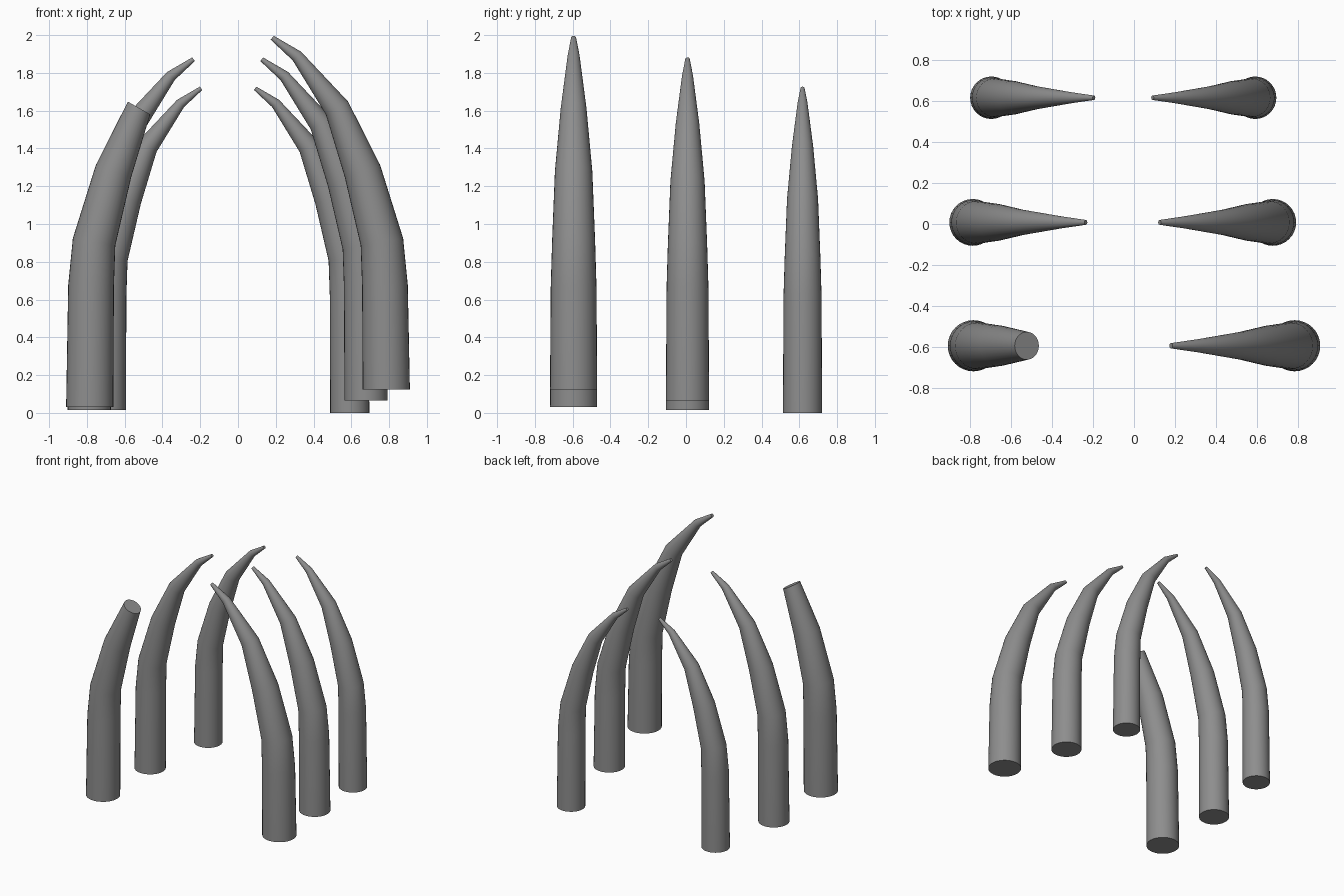
import bpy, bmesh
from math import sin, cos, pi, radians
from mathutils import Vector

cube = bpy.data.objects.get("Cube")
if cube:
    bpy.data.objects.remove(cube)

SIDES = 32

grey = bpy.data.materials.new("plain_grey")
grey.use_nodes = True
colour = (0.27, 0.27, 0.27, 1)
grey.diffuse_color = colour
grey.node_tree.nodes["Principled BSDF"].inputs["Base Color"].default_value = colour

# Centre line of the largest tusk: inward lean, height, radius
PROFILE = [(0, 0.125, 0.125), (0.007, 0.672, 0.121), (0.023, 0.905, 0.114),
           (0.126, 1.28, 0.099), (0.261, 1.614, 0.068),
           (0.473, 1.889, 0.032), (0.604, 1.986, 0.013)]


def tusk(name, x, y, base_z, scale, lift, rings=7):
    """Curved tapering tube that leans towards the middle."""
    inward = -1 if x > 0 else 1
    path = [Vector((x + inward * lean * scale, y, h * scale + lift))
            for lean, h, r in PROFILE]
    path[0].z = base_z
    bm = bmesh.new()
    loops = []
    for i in range(rings):
        # Each ring is tilted halfway between its neighbouring segments
        tangent = Vector((0, 0, 1))
        if i:
            tangent = (path[i] - path[i - 1]).normalized()
            if i + 1 < len(path):
                tangent += (path[i + 1] - path[i]).normalized()
            tangent.normalize()
        side = Vector((0, 1, 0)).cross(tangent)
        r = PROFILE[i][2] * scale
        loops.append([bm.verts.new(path[i] + side * r * cos(a) + Vector((0, r * sin(a), 0)))
                      for a in (2 * pi * k / SIDES for k in range(SIDES))])
    for low, high in zip(loops, loops[1:]):
        for k in range(SIDES):
            n = (k + 1) % SIDES
            bm.faces.new((low[k], low[n], high[n], high[k]))
    # Flat ends
    bm.faces.new(loops[0][::-1])
    bm.faces.new(loops[-1])
    bmesh.ops.recalc_face_normals(bm, faces=bm.faces)
    mesh = bpy.data.meshes.new(name)
    bm.to_mesh(mesh)
    bm.free()
    mesh.materials.append(grey)
    obj = bpy.data.objects.new(name, mesh)
    bpy.context.collection.objects.link(obj)
    bpy.ops.object.select_all(action='DESELECT')
    obj.select_set(True)
    bpy.context.view_layer.objects.active = obj
    bpy.ops.object.shade_smooth_by_angle(angle=radians(35))


# Three pairs, shrinking towards the back; the front right one is snapped short
tusk("front_left_tusk", 0.785, -0.595, 0.125, 1, 0)
tusk("front_right_broken_tusk", -0.785, -0.595, 0.03, 1, 0, rings=5)
tusk("middle_left_tusk", 0.678, 0.008, 0.065, 0.915, 0.055)
tusk("middle_right_tusk", -0.788, 0.008, 0.015, 0.915, 0.055)
tusk("back_left_tusk", 0.592, 0.617, 0, 0.83, 0.07)
tusk("back_right_tusk", -0.697, 0.617, 0.015, 0.83, 0.07)
